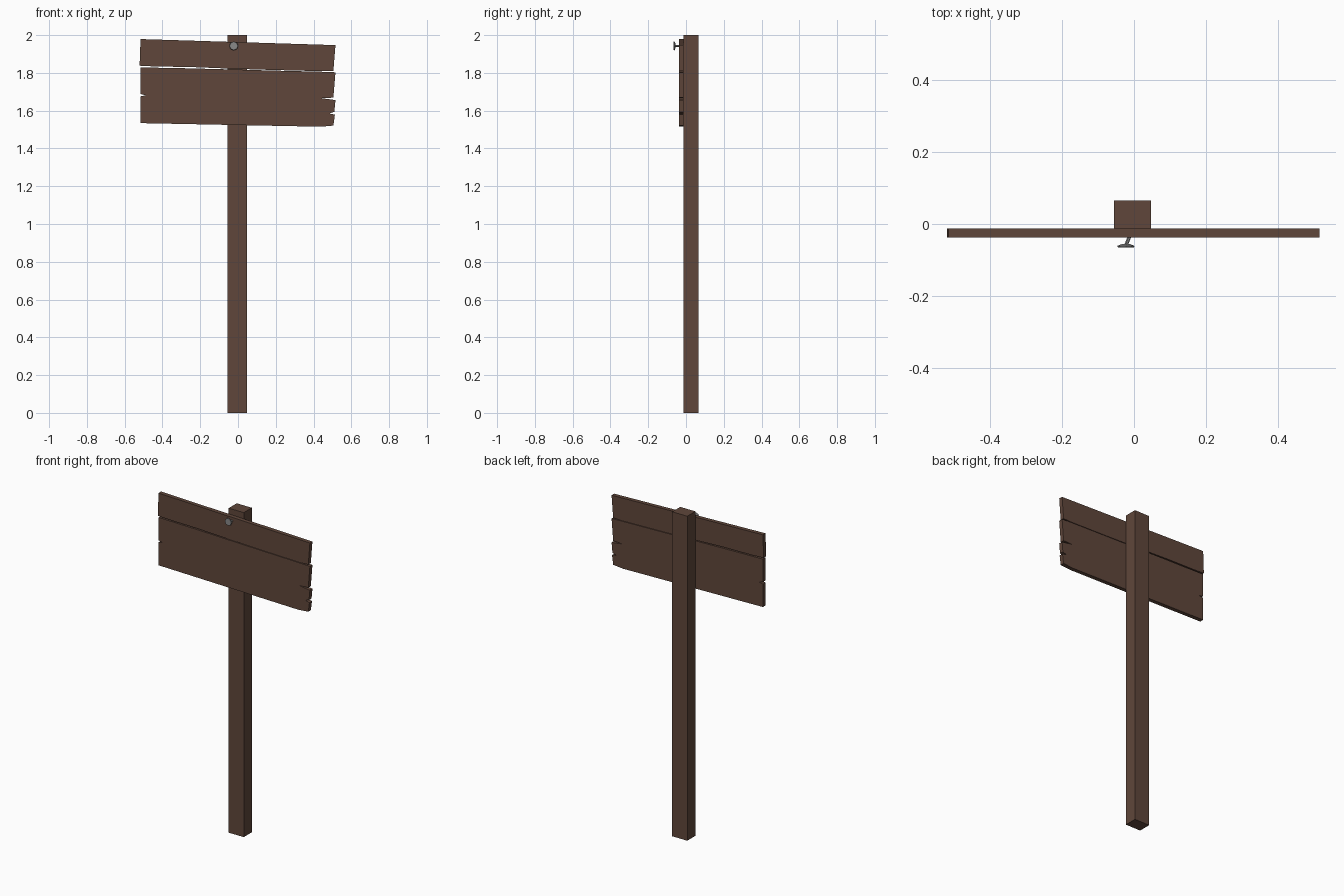
import bpy, bmesh
from mathutils import Vector

if "Cube" in bpy.data.objects:
    bpy.data.objects.remove(bpy.data.objects["Cube"])


def material(name, color):
    m = bpy.data.materials.new(name)
    m.diffuse_color = (*color, 1)
    m.use_nodes = True
    m.node_tree.nodes["Principled BSDF"].inputs["Base Color"].default_value = m.diffuse_color
    return m


wood = material("brown_wood", (0.115, 0.062, 0.043))
metal = material("grey_metal", (0.25, 0.25, 0.25))


def finish(name, bm, mat):
    bmesh.ops.recalc_face_normals(bm, faces=bm.faces)
    me = bpy.data.meshes.new(name)
    bm.to_mesh(me)
    bm.free()
    me.materials.append(mat)
    ob = bpy.data.objects.new(name, me)
    bpy.context.collection.objects.link(ob)
    return ob


def extrude_profile(name, points, front, back, mat):
    """Extrude an x-z outline from y=front to y=back."""
    bm = bmesh.new()
    face = bm.faces.new([bm.verts.new((x, front, z)) for x, z in points])
    res = bmesh.ops.extrude_face_region(bm, geom=[face], use_keep_orig=True)
    moved = [v for v in res["geom"] if isinstance(v, bmesh.types.BMVert)]
    bmesh.ops.translate(bm, verts=moved, vec=(0, back - front, 0))
    bmesh.ops.triangulate(bm, faces=[f for f in bm.faces if len(f.verts) > 4])
    return finish(name, bm, mat)


def lathe_along(name, start, end, r1, r2, sides, mat):
    """Low-poly (tapered) cylinder between two points."""
    a, b = Vector(start), Vector(end)
    bm = bmesh.new()
    bmesh.ops.create_cone(bm, cap_ends=True, segments=sides,
                          radius1=r1, radius2=r2, depth=(b - a).length)
    rot = Vector((0, 0, 1)).rotation_difference(b - a).to_matrix()
    bmesh.ops.rotate(bm, verts=bm.verts, matrix=rot)
    bmesh.ops.translate(bm, verts=bm.verts, vec=(a + b) / 2)
    return finish(name, bm, mat)


# Square post
extrude_profile("post", [(-0.055, 0), (0.048, 0), (0.048, 2), (-0.055, 2)],
                -0.0125, 0.066, wood)

# Upper plank, slightly tilted
extrude_profile("upper_plank", [
    (-0.516, 1.979), (-0.521, 1.838), (-0.44, 1.834), (-0.25, 1.831),
    (-0.03, 1.822), (0.2, 1.815), (0.447, 1.809), (0.505, 1.811),
    (0.516, 1.947)], -0.037, -0.012, wood)

# Lower plank with split ends
extrude_profile("lower_plank", [
    (-0.516, 1.829), (-0.516, 1.688), (-0.488, 1.681), (-0.516, 1.676),
    (-0.516, 1.534), (0.437, 1.515), (0.505, 1.521), (0.513, 1.579),
    (0.484, 1.585), (0.51, 1.594), (0.516, 1.656), (0.442, 1.666),
    (0.505, 1.669), (0.516, 1.803), (0.447, 1.806), (0.2, 1.812),
    (-0.03, 1.818), (-0.25, 1.824)], -0.037, -0.012, wood)

# Bent nail
lathe_along("nail_shaft", (-0.009, -0.025, 1.943), (-0.022, -0.059, 1.943),
            0.005, 0.005, 6, metal)
lathe_along("nail_head", (-0.0225, -0.056, 1.943), (-0.0225, -0.061, 1.943),
            0.012, 0.024, 8, metal)
lathe_along("nail_head_rim", (-0.0225, -0.061, 1.943), (-0.0225, -0.065, 1.943),
            0.024, 0.022, 8, metal)
